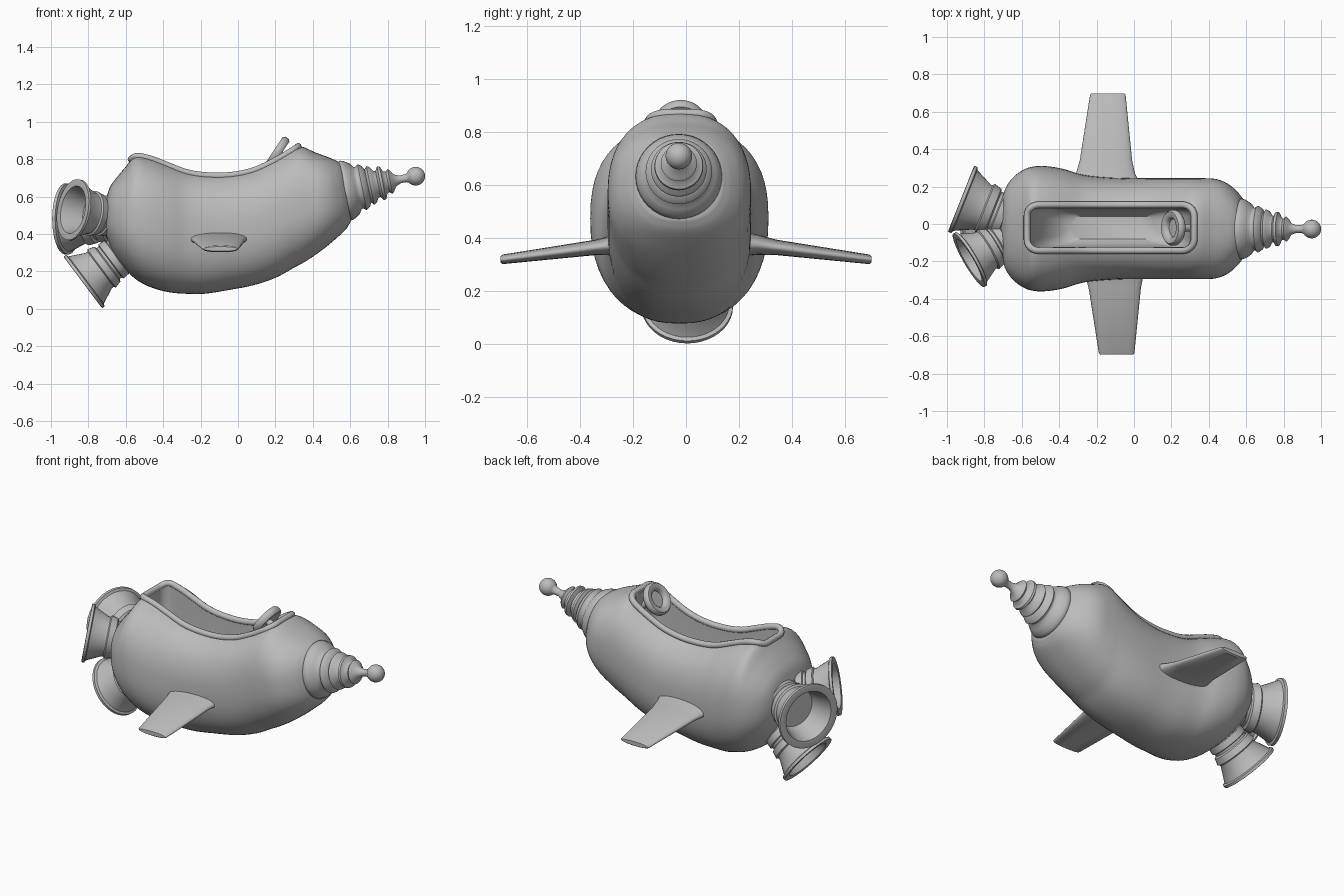
import bpy, bmesh, math
from mathutils import Vector

if "Cube" in bpy.data.objects:
    bpy.data.objects.remove(bpy.data.objects["Cube"], do_unlink=True)

MID_Y = -0.025   # centre line of the hull
POWER = 2.4      # squareness of the hull section

grey = bpy.data.materials.new("plain_grey")
grey.use_nodes = True
grey.diffuse_color = (0.5, 0.5, 0.5, 1)
grey.node_tree.nodes["Principled BSDF"].inputs["Base Color"].default_value = grey.diffuse_color


def finish(mesh, angle=35):
    mesh.materials.clear()
    mesh.materials.append(grey)
    mesh.shade_smooth()
    mesh.set_sharp_from_angle(angle=math.radians(angle))


def loft(name, rings, angle=35):
    """Skin a list of equal closed rings and cap both ends."""
    bm = bmesh.new()
    loops = [[bm.verts.new(p) for p in ring] for ring in rings]
    count = len(loops[0])
    for a, b in zip(loops, loops[1:]):
        for i in range(count):
            j = (i + 1) % count
            bm.faces.new((a[i], a[j], b[j], b[i]))
    bm.faces.new(loops[0])
    bm.faces.new(loops[-1])
    bmesh.ops.recalc_face_normals(bm, faces=bm.faces)
    mesh = bpy.data.meshes.new(name)
    bm.to_mesh(mesh)
    bm.free()
    finish(mesh, angle)
    obj = bpy.data.objects.new(name, mesh)
    bpy.context.collection.objects.link(obj)
    return obj


def lathe(name, profile, origin, axis, scale=1.0, sides=40, angle=35):
    """Turn (distance along axis, radius) pairs around an axis."""
    axis = Vector(axis).normalized()
    u = axis.cross(Vector((0, 0, 1))).normalized()
    v = axis.cross(u)
    turns = [math.tau * i / sides for i in range(sides)]
    rings = [[Vector(origin) + scale * (axis * t + r * (u * math.cos(a) + v * math.sin(a)))
              for a in turns] for t, r in profile]
    return loft(name, rings, angle)


def superellipse(count, power):
    pts = []
    for i in range(count):
        c, s = math.cos(math.tau * i / count), math.sin(math.tau * i / count)
        pts.append((math.copysign(abs(c) ** (2 / power), c),
                    math.copysign(abs(s) ** (2 / power), s)))
    return pts


# Hull stations: x, bottom, top, half width
STATIONS = [
    (-.715, .44, .55, .08), (-.705, .39, .59, .16), (-.685, .34, .65, .22),
    (-.65, .27, .70, .27), (-.6, .21, .76, .31), (-.55, .16, .82, .33),
    (-.48, .12, .815, .335), (-.38, .09, .78, .32), (-.28, .08, .745, .29),
    (-.18, .08, .73, .277), (-.05, .10, .73, .27), (.08, .125, .755, .27),
    (.2, .165, .81, .27), (.3, .22, .865, .27), (.36, .26, .865, .27),
    (.44, .325, .835, .265), (.5, .38, .815, .24), (.55, .43, .795, .195),
    (.575, .47, .78, .16)]


def hull_at(x):
    """Smoothly interpolated bottom, top and half width."""
    last = len(STATIONS) - 1
    k = 0
    while k < last - 1 and x > STATIONS[k + 1][0]:
        k += 1
    a, b = STATIONS[k], STATIONS[k + 1]
    before, after = STATIONS[max(k - 1, 0)], STATIONS[min(k + 2, last)]
    span = b[0] - a[0]
    f = (x - a[0]) / span
    out = []
    for c in (1, 2, 3):
        m0 = (b[c] - before[c]) / (b[0] - before[0]) * span
        m1 = (after[c] - a[c]) / (after[0] - a[0]) * span
        d = b[c] - a[c]
        out.append(a[c] + f * m0 + f * f * (3 * d - 2 * m0 - m1) + f ** 3 * (m0 + m1 - 2 * d))
    return out


def hull_ring(x):
    low, high, half = hull_at(x)
    mid, tall = (low + high) / 2, (high - low) / 2
    lean = 0.19 * max(0, (x - 0.3) / 0.275)
    return [(x - lean * tall * v, MID_Y + half * u, mid + tall * v)
            for u, v in superellipse(56, POWER)]


xs = []
for a, b in zip(STATIONS, STATIONS[1:]):
    xs += [a[0] + (b[0] - a[0]) * i / 4 for i in range(4)]
hull = loft("hull", [hull_ring(x) for x in xs + [STATIONS[-1][0]]], 50)


def rounded_rect(x0, x1, half, radius, steps=6, side=20):
    """Outline in plan, with extra points along the two long sides."""
    pts = []
    corners = [(x1, 1, 0), (x0, 1, 1), (x0, -1, 2), (x1, -1, 3)]
    for x, s, quarter in corners:
        cx = x - radius if x == x1 else x + radius
        for i in range(steps + 1):
            a = (quarter + i / steps) * math.pi / 2
            pts.append((cx + radius * math.cos(a), s * (half - radius) + radius * math.sin(a)))
        if quarter in (0, 2):
            far = x0 + radius if x == x1 else x1 - radius
            pts += [(cx + (far - cx) * i / side, s * half) for i in range(1, side)]
    return pts


# Cockpit hollow: z, rear x, front x, half width
LEVELS = [(1.0, -.56, .3, .11), (.65, -.56, .3, .11), (.5, -.52, .28, .108),
          (.4, -.46, .24, .1), (.34, -.4, .18, .085), (.31, -.35, .13, .06)]
cutter = loft("cockpit_cutter", [[(x, MID_Y + .005 + y, z) for x, y in rounded_rect(a, b, h, .05)]
                                 for z, a, b, h in LEVELS])
cutter.hide_render = True
cut = hull.modifiers.new("cockpit", 'BOOLEAN')
cut.operation, cut.solver, cut.object = 'DIFFERENCE', 'EXACT', cutter
bpy.context.view_layer.objects.active = hull
bpy.ops.object.modifier_apply(modifier=cut.name)
bpy.data.objects.remove(cutter, do_unlink=True)
finish(hull.data, 50)

# Raised cockpit rim following the hull top
curve = bpy.data.curves.new("cockpit_rim", 'CURVE')
curve.dimensions = '3D'
curve.bevel_depth = 0.018
curve.bevel_resolution = 3
path = rounded_rect(-.572, .322, .122, .06)
line = curve.splines.new('POLY')
line.points.add(len(path) - 1)
line.use_cyclic_u = True
for point, (x, y) in zip(line.points, path):
    low, high, half = hull_at(x)
    drop = (1 - (abs(y) / half) ** POWER) ** (1 / POWER)
    point.co = (x, MID_Y + .005 + y, (low + high) / 2 + (high - low) / 2 * drop + .003, 1)
rim = bpy.data.objects.new("cockpit_rim", curve)
bpy.context.collection.objects.link(rim)
bpy.ops.object.select_all(action='DESELECT')
rim.select_set(True)
bpy.context.view_layer.objects.active = rim
bpy.ops.object.convert(target='MESH')
finish(rim.data, 60)

# Ringed nose ending in a ball
nose = [(-.03, .14), (0, .163), (.02, .157), (.05, .137), (.065, .115), (.075, .113),
        (.09, .125), (.11, .112), (.122, .09), (.135, .105), (.15, .098), (.165, .073),
        (.177, .07), (.19, .092), (.203, .09), (.217, .06), (.23, .056), (.243, .068),
        (.255, .056), (.27, .032), (.3, .02), (.33, .022)]
for i in range(3, 17):
    a = math.pi * i / 17
    nose.append((.383 - .05 * math.cos(a), .05 * math.sin(a)))
nose.append((.433, .002))
lathe("nose", nose, (.575, MID_Y - .002, .632), (.98, 0, .2), angle=55)

# Steering wheel on a short column
wheel = [(-.15, .02), (-.012, .02), (-.022, .085), (-.01, .095), (.01, .095),
         (.022, .085), (.022, .06), (.012, .05), (-.005, .048)]
lathe("steering_wheel", wheel, (.21, MID_Y + .005, .835), (-.83, 0, .55), angle=50)

# Three stepped, hollow thrusters, drawn for a mouth radius of one
bell = [(-.3, .55), (0, .58), (.03, .64), (.25, .66), (.28, .6), (.36, .6), (.4, .68),
        (.62, .74), (.66, .68), (.72, .68), (1.22, .92), (1.25, 1), (1.34, 1),
        (1.35, .96), (1.33, .78), (1, .68), (.6, .6)]
for name, mouth, axis, radius in [
        ("left_thruster", (-.925, .135, .48), (-.93, .37, 0), .19),
        ("right_thruster", (-.885, -.195, .53), (-.86, -.5, .17), .165),
        ("lower_thruster", (-.83, .005, .14), (-.8, 0, -.6), .172)]:
    origin = Vector(mouth) - Vector(axis).normalized() * 1.35 * radius
    lathe(name, bell, origin, axis, radius)

# Wings: distance out, rear x, front x, height, half thickness
SPAN = [(.2, -.35, .04, .38, .05), (.27, -.31, .005, .375, .038), (.34, -.29, -.01, .365, .029),
        (.69, -.235, -.045, .32, .018), (.698, -.228, -.052, .32, .012)]
for name, side, shift in [("left_wing", 1, 0), ("right_wing", -1, .047)]:
    loft(name, [[(shift + (a + b) / 2 + (b - a) / 2 * u, side * y, z + t * v)
                 for u, v in superellipse(28, 2.3)] for y, a, b, z, t in SPAN], 40)
